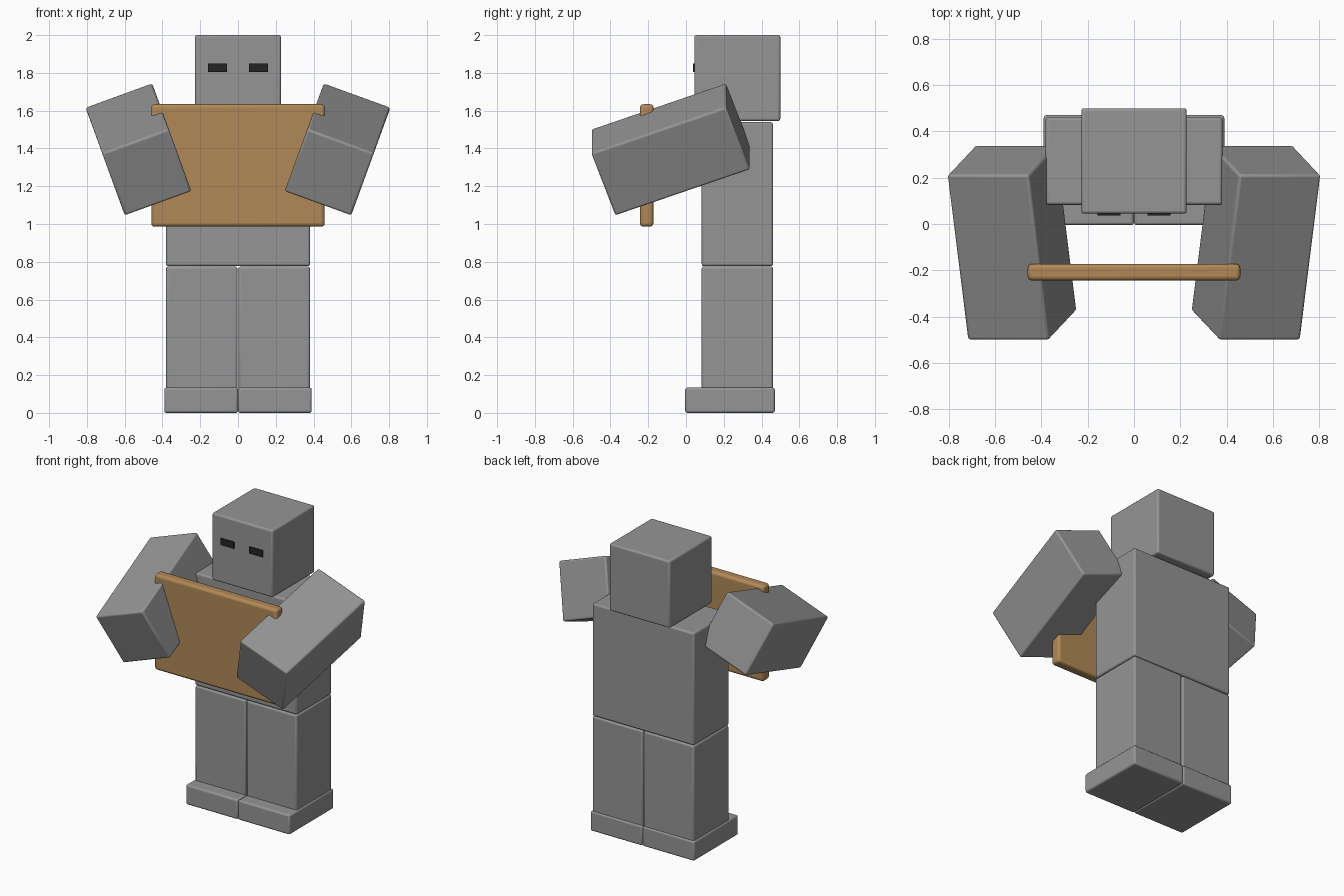
import bpy
import math

default_cube = bpy.data.objects.get("Cube")
if default_cube:
    bpy.data.objects.remove(default_cube, do_unlink=True)


def make_material(name, rgb):
    mat = bpy.data.materials.new(name)
    mat.use_nodes = True
    colour = (*rgb, 1.0)
    mat.diffuse_color = colour
    for node in mat.node_tree.nodes:
        if node.type == 'BSDF_PRINCIPLED':
            node.inputs["Base Color"].default_value = colour
    return mat


stone = make_material("stone grey", (0.30, 0.30, 0.30))
wood = make_material("warm wood", (0.44, 0.25, 0.093))
black = make_material("eye black", (0.017, 0.017, 0.017))


def box(name, centre, size, mat, bevel=0.012, tilt=(0, 0, 0)):
    """Block with softly rounded edges."""
    bpy.ops.mesh.primitive_cube_add(size=1, location=centre)
    obj = bpy.context.object
    obj.name = name
    obj.data.name = name
    obj.scale = size
    bpy.ops.object.transform_apply(location=False, rotation=False, scale=True)
    obj.rotation_euler = [math.radians(a) for a in tilt]
    obj.data.materials.append(mat)
    if bevel:
        mod = obj.modifiers.new("rounded edges", 'BEVEL')
        mod.width = bevel
        mod.segments = 3
        bpy.ops.object.shade_smooth_by_angle(angle=math.radians(35))
    return obj


# Head and torso
box("head", (0, 0.272, 1.773), (0.455, 0.455, 0.455), stone)
box("torso", (0, 0.272, 1.158), (0.764, 0.378, 0.762), stone)

# Paired parts
for side, s in (("left", 1), ("right", -1)):
    box(f"{side}_leg", (s * 0.192, 0.272, 0.435), (0.378, 0.378, 0.68), stone)
    box(f"{side}_foot", (s * 0.195, 0.233, 0.067), (0.39, 0.475, 0.134), stone)
    box(f"{side}_arm", (s * 0.527, -0.081, 1.395), (0.375, 0.76, 0.375), stone,
        tilt=(20, s * 20, 0))
    box(f"{side}_eye", (s * 0.108, 0.041, 1.827), (0.1, 0.009, 0.045), black, bevel=0)

# Board held between the arms
box("held_board", (0, -0.208, 1.31), (0.918, 0.072, 0.648), wood, bevel=0.018)
